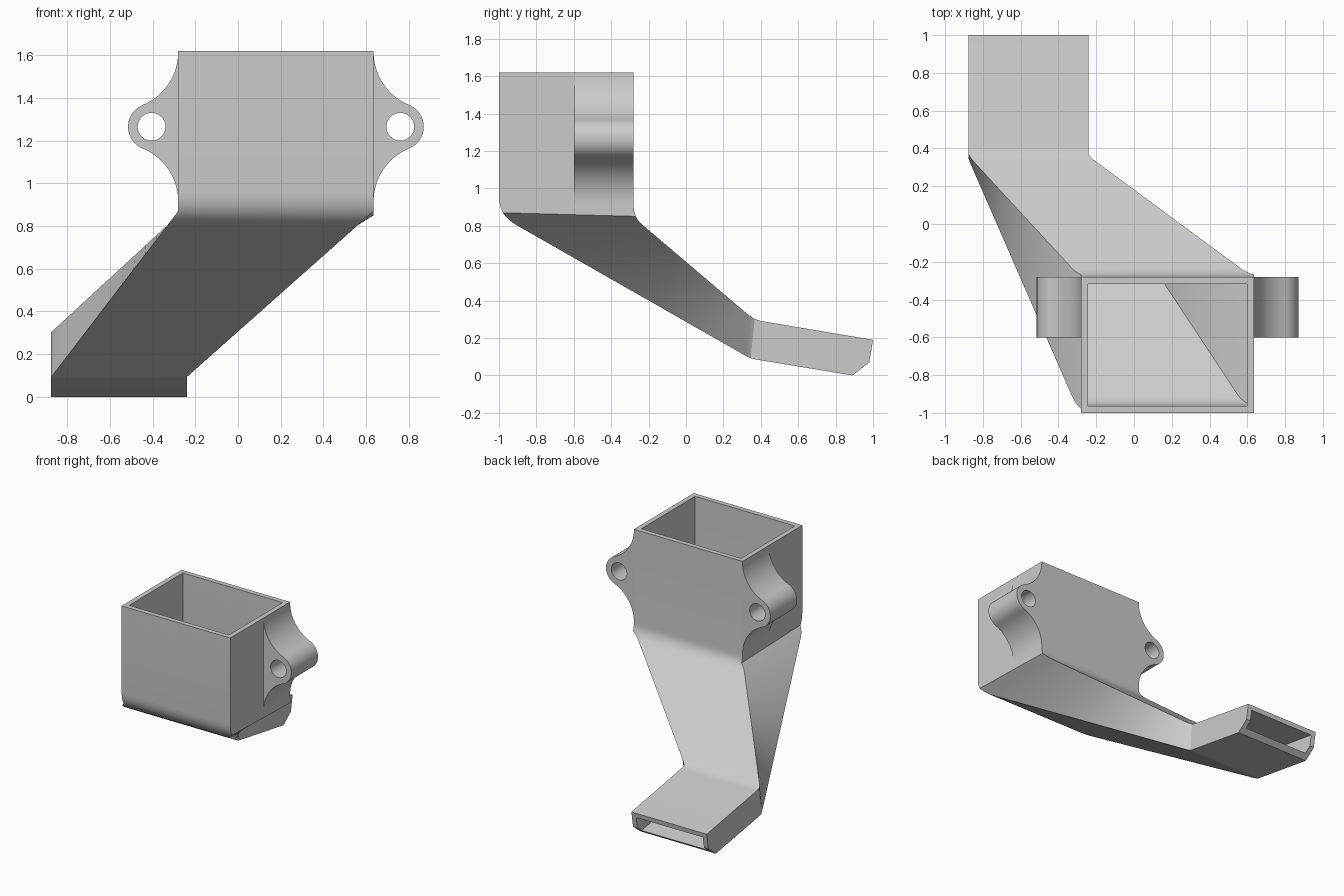
import bpy, bmesh, math
from mathutils import Vector

cube = bpy.data.objects.get("Cube")
if cube:
    bpy.data.objects.remove(cube)

grey = bpy.data.materials.new("plain grey")
grey.use_nodes = True
grey.diffuse_color = (0.6, 0.6, 0.6, 1)
grey.node_tree.nodes["Principled BSDF"].inputs["Base Color"].default_value = grey.diffuse_color

TOP, WALL = 1.62, 0.037
INLET_X, OUTLET_X = (-0.28, 0.635), (-0.875, -0.24)
BEND, SPAN = 6, 10          # steps in each bend and in the sloping part


def make_object(name, bm):
    bmesh.ops.recalc_face_normals(bm, faces=bm.faces)
    mesh = bpy.data.meshes.new(name)
    bm.to_mesh(mesh)
    bm.free()
    mesh.materials.append(grey)
    obj = bpy.data.objects.new(name, mesh)
    bpy.context.collection.objects.link(obj)
    return obj


def activate(obj):
    bpy.ops.object.select_all(action="DESELECT")
    obj.select_set(True)
    bpy.context.view_layer.objects.active = obj


def cut(obj, cutter):
    cutter.hide_render = True
    mod = obj.modifiers.new("cut", "BOOLEAN")
    mod.operation, mod.solver, mod.object = "DIFFERENCE", "EXACT", cutter
    activate(obj)
    bpy.ops.object.modifier_apply(modifier=mod.name)
    bpy.data.objects.remove(cutter)


def smooth(obj):
    activate(obj)
    bpy.ops.object.shade_smooth_by_angle(angle=math.radians(30))


def bend(before, corner, after, size):
    """Rounded corner of a path."""
    a = corner + (before - corner).normalized() * size
    b = corner + (after - corner).normalized() * size
    steps = [i / BEND for i in range(BEND + 1)]
    return [a * (1 - t) ** 2 + corner * 2 * t * (1 - t) + b * t * t for t in steps]


def rail(path, sizes, inset):
    """Side view of one wall: two bends and a slope, with left and right x at each step."""
    start, c1, c2, end = [Vector(p) for p in path]
    upper, lower = bend(start, c1, c2, sizes[0]), bend(c1, c2, end, sizes[1])
    slope = [upper[-1].lerp(lower[0], i / SPAN) for i in range(1, SPAN)]
    z_hi, z_lo = upper[BEND // 2].y, lower[BEND // 2].y
    points = []
    for p in [start] + upper + slope + lower + [end]:
        t = min(max((z_hi - p.y) / (z_hi - z_lo), 0), 1)
        xs = [a + (b - a) * t for a, b in zip(INLET_X, OUTLET_X)]
        points.append((xs[0] + inset, xs[1] - inset, p))
    return points


def loft(name, front, back):
    bm = bmesh.new()
    rings = []
    for (fl, fr, f), (bl, br, b) in zip(front, back):
        corners = [(fl, *f), (fr, *f), (br, *b), (bl, *b)]
        rings.append([bm.verts.new(c) for c in corners])
    for lo, hi in zip(rings, rings[1:]):
        for i in range(4):
            j = (i + 1) % 4
            bm.faces.new((lo[i], lo[j], hi[j], hi[i]))
    bm.faces.new(rings[0])
    bm.faces.new(rings[-1])
    return make_object(name, bm)


# Duct shell, ending in a chamfered outlet
front = rail([(-1, TOP), (-1, 0.857), (0.345, 0.09), (0.89, 0)], (0.1, 0.03), 0)
back = rail([(-0.28, TOP), (-0.28, 0.845), (0.365, 0.297), (0.97, 0.195)], (0.06, 0.045), 0)
front.append((*OUTLET_X, Vector((0.98, 0.07))))
back.append((*OUTLET_X, Vector((1, 0.19))))
duct = loft("duct", front, back)

# Hollow passage, open at both ends
front = rail([(WALL - 1, 1.7), (WALL - 1, 0.878), (0.352, 0.128), (1.05, 0.012)], (0.07, 0.03), WALL)
back = rail([(-0.317, 1.7), (-0.317, 0.828), (0.35, 0.26), (1.05, 0.145)], (0.07, 0.045), WALL)
cut(duct, loft("passage", front, back))
smooth(duct)

# Mounting ears: a round boss blended into the wall by two concave arcs
MID_X, BOSS_X, BOSS_Z, BOSS_R, HOLE_R = 0.1775, 0.76, 1.265, 0.11, 0.065
RISE, FILLET = 0.35, 0.268
Y0, Y1 = -0.6, -0.28


def arc(cx, cz, r, a0, a1, n):
    angles = [a0 + (a1 - a0) * i / n for i in range(n + 1)]
    return [(cx + r * math.cos(a), cz + r * math.sin(a)) for a in angles]


def prism(name, outline, y0, y1, side):
    bm = bmesh.new()
    verts = [bm.verts.new((MID_X + side * (x - MID_X), y0, z)) for x, z in outline]
    face = bm.faces.new(verts)
    new = bmesh.ops.extrude_face_region(bm, geom=[face])["geom"]
    moved = [v for v in new if isinstance(v, bmesh.types.BMVert)]
    bmesh.ops.translate(bm, verts=moved, vec=(0, y1 - y0, 0))
    return make_object(name, bm)


fillet_x = INLET_X[1] + FILLET
meet = math.atan2(RISE, fillet_x - BOSS_X)
upper = arc(fillet_x, BOSS_Z + RISE, FILLET, math.pi, math.pi + meet, 14)
nose = arc(BOSS_X, BOSS_Z, BOSS_R, meet, -meet, 24)[1:-1]
lower = [(x, 2 * BOSS_Z - z) for x, z in reversed(upper)]
hole = arc(BOSS_X, BOSS_Z, HOLE_R, 0, math.tau, 40)[:-1]

for name, side in (("left_ear", 1), ("right_ear", -1)):
    ear = prism(name, upper + nose + lower, Y0, Y1, side)
    cut(ear, prism("ear_hole", hole, Y0 - 0.1, Y1 + 0.1, side))
    smooth(ear)
